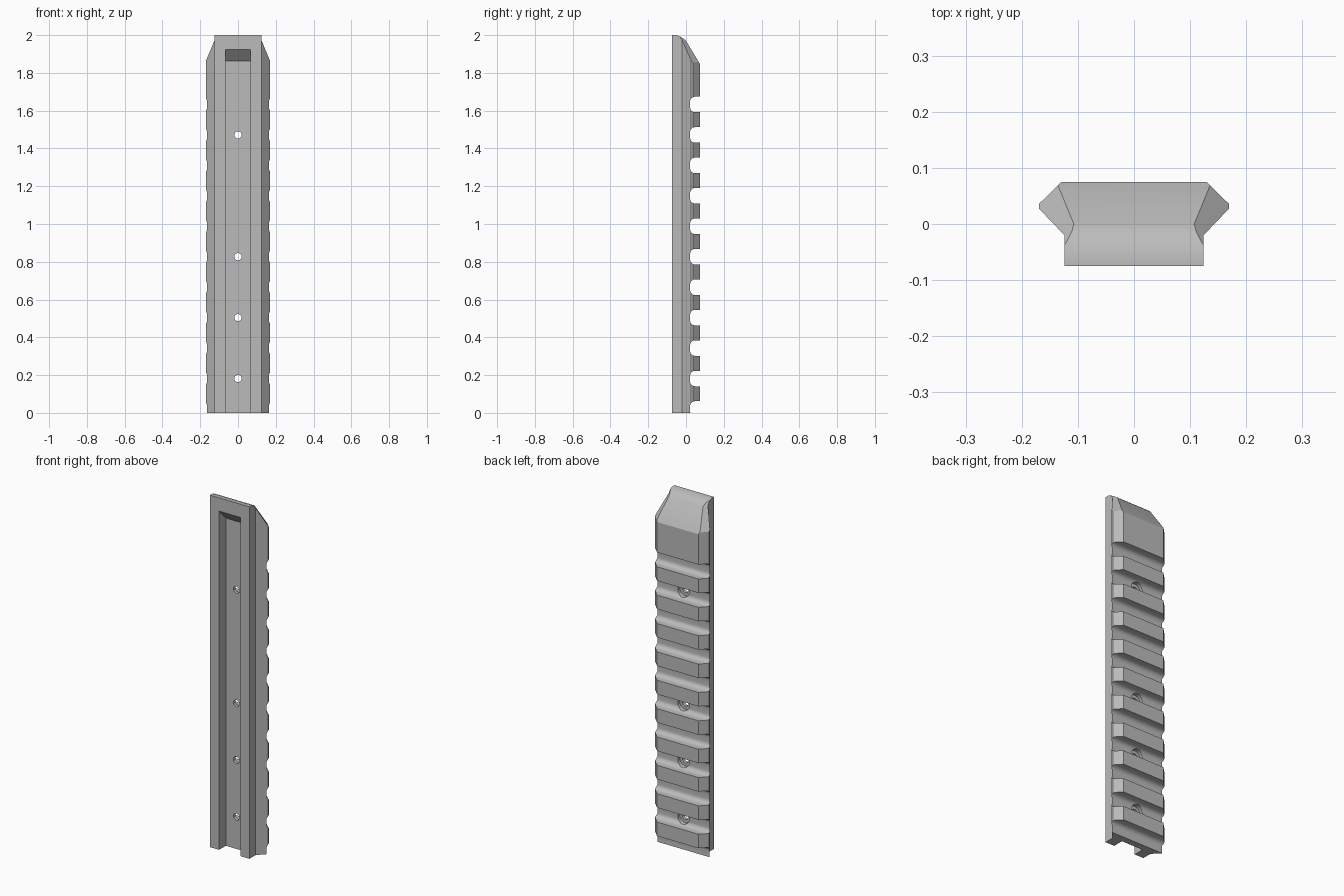
import bpy, bmesh, math
from mathutils import Vector

cube = bpy.data.objects.get("Cube")
if cube:
    bpy.data.objects.remove(cube, do_unlink=True)

X, Y, Z = Vector((1, 0, 0)), Vector((0, 1, 0)), Vector((0, 0, 1))


def prism(name, points, u, v, w, start, end):
    """Extrude a 2D outline, drawn on axes u and v, along axis w."""
    bm = bmesh.new()
    face = bm.faces.new([bm.verts.new(u * a + v * b + w * start) for a, b in points])
    new = bmesh.ops.extrude_face_region(bm, geom=[face])["geom"]
    bmesh.ops.translate(bm, vec=w * (end - start),
                        verts=[e for e in new if isinstance(e, bmesh.types.BMVert)])
    bmesh.ops.recalc_face_normals(bm, faces=bm.faces)
    mesh = bpy.data.meshes.new(name)
    bm.to_mesh(mesh)
    bm.free()
    obj = bpy.data.objects.new(name, mesh)
    bpy.context.collection.objects.link(obj)
    return obj


def circle(radius, z, sides=32):
    return [(radius * math.cos(math.tau * i / sides),
             z + radius * math.sin(math.tau * i / sides)) for i in range(sides)]


def cut(body, cutter):
    """Subtract the cutter from the body and discard it."""
    cutter.hide_render = True
    mod = body.modifiers.new("cut", "BOOLEAN")
    mod.operation, mod.solver, mod.object = "DIFFERENCE", "EXACT", cutter
    bpy.context.view_layer.objects.active = body
    bpy.ops.object.modifier_apply(modifier=mod.name)
    bpy.data.objects.remove(cutter, do_unlink=True)


# Dovetail body
half = [(0.124, -0.0745), (0.124, -0.02), (0.169, 0.027), (0.169, 0.036), (0.13, 0.0745)]
rail = prism("mounting_rail", half + [(-x, y) for x, y in reversed(half)], X, Y, Z, 0, 2)

# Sloped top end
cut(rail, prism("end_cutter", [(0.1355, 1.745), (0, 1.97), (-0.014, 1.982), (-0.031, 1.992),
                               (-0.052, 2), (-0.052, 2.1), (0.1355, 2.1)], Y, Z, X, -0.3, 0.3))

# Bevelled corners of the top end
for side in (1, -1):
    across = Vector((side, 1, 0)).normalized()
    along = Vector((-side, 1, 0)).normalized()
    slope = [((0.205 - 0.85 * (z - 1.855)) / math.sqrt(2), z) for z in (1.7, 2.1)]
    cut(rail, prism("corner_cutter", slope + [(0.5, 2.1), (0.5, 1.7)],
                    across, Z, along, -0.5, 0.5))

# Cross slots with rounded floors
floor, width, r, pitch = 0.022, 0.082, 0.025, 0.1612
for i in range(-1, 10):
    z0 = 0.141 + pitch * i
    outline = [(0.2, z0)]
    for zc, first in ((z0 + r, 270), (z0 + width - r, 180)):
        for step in range(7):
            a = math.radians(first - 15 * step)
            outline.append((floor + r + r * math.cos(a), zc + r * math.sin(a)))
    outline.append((0.2, z0 + width))
    cut(rail, prism("slot_cutter", outline, Y, Z, X, -0.3, 0.3))

# Front channel with a sloped end
cut(rail, prism("channel_cutter", [(-0.1, -0.1), (-0.014, -0.1), (-0.014, 1.862),
                                   (-0.0745, 1.925), (-0.1, 1.9516)], Y, Z, X, -0.067, 0.067))

# Counterbored screw holes in four of the slots
for i in (0, 2, 4, 8):
    z = 0.141 + width / 2 + pitch * i
    cut(rail, prism("hole_cutter", circle(0.019, z), X, Z, Y, -0.2, 0.2))
    cut(rail, prism("counterbore_cutter", circle(0.036, z), X, Z, Y, 0.005, 0.2))

# Material and shading
grey = bpy.data.materials.new("grey_metal")
grey.use_nodes = True
colour = (0.5, 0.5, 0.5, 1)
grey.diffuse_color = colour
grey.node_tree.nodes["Principled BSDF"].inputs["Base Color"].default_value = colour
rail.data.materials.clear()
rail.data.materials.append(grey)
for poly in rail.data.polygons:
    poly.material_index = 0
bpy.ops.object.select_all(action="DESELECT")
rail.select_set(True)
bpy.context.view_layer.objects.active = rail
bpy.ops.object.shade_smooth_by_angle(angle=math.radians(25))
